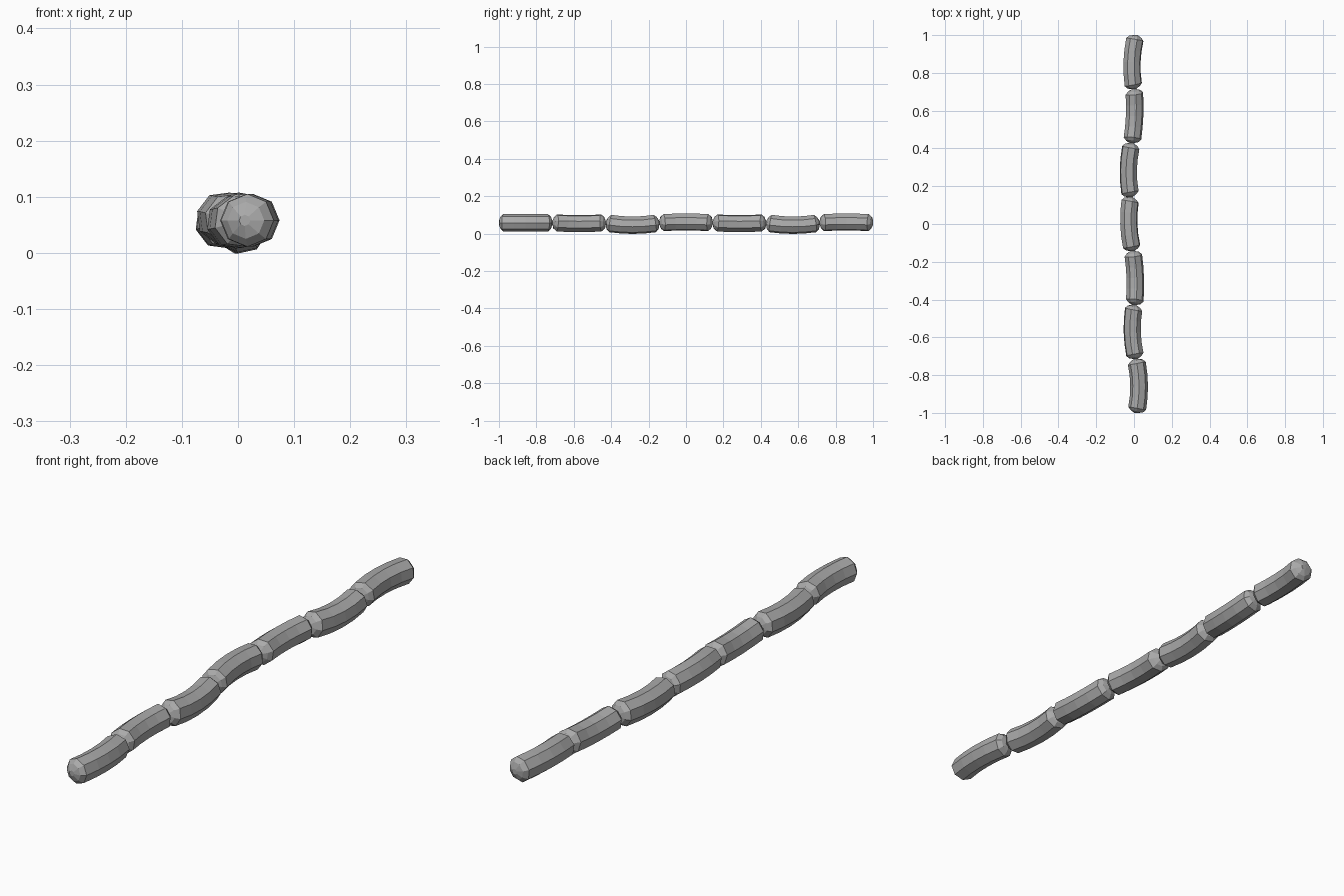
import bpy, bmesh
from math import radians, cos, sin, tau
from mathutils import Vector

if "Cube" in bpy.data.objects:
    bpy.data.objects.remove(bpy.data.objects["Cube"], do_unlink=True)

grey = bpy.data.materials.new("mid_grey")
grey.use_nodes = True
colour = (0.4, 0.4, 0.4, 1)
grey.diffuse_color = colour
grey.node_tree.nodes["Principled BSDF"].inputs["Base Color"].default_value = colour

LINKS, SIDES, RADIUS, BEND = 7, 8, 0.047, 0.016
LENGTH = 2 / LINKS
# Rounded end: distance from the tip, radius
CAP = [(0, 0.01), (0.009, 0.033), (0.024, RADIUS)]
BODY_STEPS = 4


def link_profile():
    """Rings (distance along link, radius) from tip to tip."""
    inner = LENGTH - 2 * CAP[-1][0]
    body = [(CAP[-1][0] + inner * k / BODY_STEPS, RADIUS) for k in range(1, BODY_STEPS)]
    return CAP + body + [(LENGTH - d, r) for d, r in reversed(CAP)]


def make_link(name, start, end, bend_angle):
    """Eight-sided sausage between two points, bowed towards bend_angle."""
    bm = bmesh.new()
    bow = Vector((cos(bend_angle), 0, sin(bend_angle)))
    rings = []
    for d, r in link_profile():
        t = d / LENGTH
        centre = start.lerp(end, t) + bow * BEND * 4 * t * (1 - t)
        tilt = -BEND * 4 * (1 - 2 * t) / LENGTH
        ring = []
        for k in range(SIDES):
            a = bend_angle + tau * k / SIDES
            out = Vector((cos(a), 0, sin(a))) * r
            # lean each ring square to the bowed centre line
            out.y = tilt * out.dot(bow) if 0 < t < 1 else 0
            ring.append(bm.verts.new(centre + out))
        rings.append(ring)
    for a, b in zip(rings, rings[1:]):
        for k in range(SIDES):
            n = (k + 1) % SIDES
            bm.faces.new((a[k], a[n], b[n], b[k]))
    bm.faces.new(rings[0])
    bm.faces.new(rings[-1])
    bmesh.ops.recalc_face_normals(bm, faces=bm.faces)
    mesh = bpy.data.meshes.new(name)
    bm.to_mesh(mesh)
    bm.free()
    mesh.materials.append(grey)
    bpy.context.collection.objects.link(bpy.data.objects.new(name, mesh))


# Joints wander slightly sideways along the chain
joint_x = [0.012, 0.01, 0.002, -0.007, -0.017, -0.012, 0, 0.01]
joints = [Vector((x, -1 + LENGTH * i, 0.058)) for i, x in enumerate(joint_x)]
bends = [0, 195, 305, 165, 195, 305, 165]
for i, angle in enumerate(bends):
    make_link(f"sausage_link_{i + 1}", joints[i], joints[i + 1], radians(angle))
